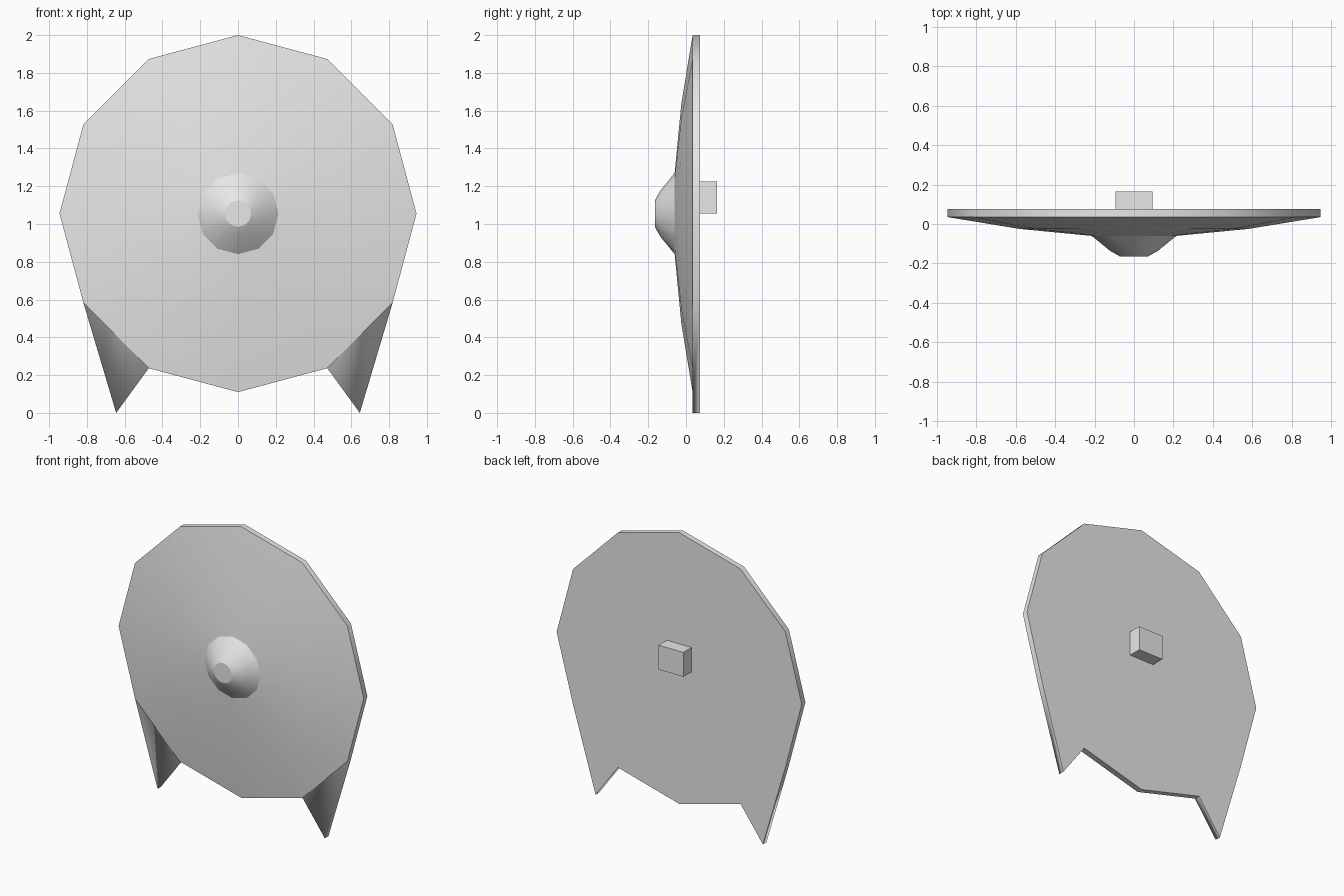
import bpy, bmesh, math

cube = bpy.data.objects.get("Cube")
if cube:
    bpy.data.objects.remove(cube, do_unlink=True)

grey = bpy.data.materials.new("plain grey")
grey.use_nodes = True
grey.diffuse_color = (0.8, 0.8, 0.8, 1)
grey.node_tree.nodes["Principled BSDF"].inputs["Base Color"].default_value = (0.8, 0.8, 0.8, 1)

SIDES = 12
CENTRE_Z = 1.055
BACK_Y = 0.075
RIM_Y = 0.035


def finish(bm, name):
    mesh = bpy.data.meshes.new(name)
    bm.to_mesh(mesh)
    bm.free()
    mesh.materials.append(grey)
    obj = bpy.data.objects.new(name, mesh)
    bpy.context.collection.objects.link(obj)
    return obj


def ring(bm, radius, y):
    verts = []
    for i in range(SIDES):
        a = math.tau * i / SIDES
        verts.append(bm.verts.new((radius * math.sin(a), y, CENTRE_Z + radius * math.cos(a))))
    return verts


# Shield disc: back edge, rim, two shallow slopes, then the domed boss
bm = bmesh.new()
profile = [(0.945, BACK_Y), (0.945, RIM_Y), (0.58, -0.025),
           (0.215, -0.06), (0.12, -0.137), (0.07, -0.165)]
rings = [ring(bm, r, y) for r, y in profile]
back, rim = rings[0], rings[1]
bm.faces.new(back)
cap = bm.faces.new(rings[-1])
LEG_SPANS = {4: 0.645, 7: -0.645}      # rim segments that carry a leg, and tip x
leg_fronts = []
for k, (a, b) in enumerate(zip(rings, rings[1:])):
    for i in range(SIDES):
        j = (i + 1) % SIDES
        if k == 0 and i in LEG_SPANS:
            # Pointed leg, open where it joins the disc
            tip_b = bm.verts.new((LEG_SPANS[i], BACK_Y, 0))
            tip_f = bm.verts.new((LEG_SPANS[i], RIM_Y, 0))
            bm.faces.new((a[i], a[j], tip_b))
            leg_fronts.append(bm.faces.new((b[i], b[j], tip_f)))
            bm.faces.new((a[i], tip_b, tip_f, b[i]))
            bm.faces.new((a[j], tip_b, tip_f, b[j]))
        else:
            bm.faces.new((a[i], a[j], b[j], b[i]))
bmesh.ops.recalc_face_normals(bm, faces=bm.faces)

# Crisp rim, back and boss; soft slopes and rounded leg fronts
rim_set = set(rim)
for f in bm.faces:
    f.smooth = True
for e in bm.edges:
    e.smooth = e.calc_face_angle(0) < math.radians(31)
for e in cap.edges:
    e.smooth = False
for f in leg_fronts:
    for e in f.edges:
        e.smooth = not all(v in rim_set for v in e.verts)
finish(bm, "shield_with_legs")

# Block grip on the back
bm = bmesh.new()
bmesh.ops.create_cube(bm, size=1)
bmesh.ops.scale(bm, vec=(0.19, 0.09, 0.17), verts=bm.verts)
bmesh.ops.translate(bm, vec=(0, BACK_Y + 0.045, 1.14), verts=bm.verts)
finish(bm, "back_grip")
